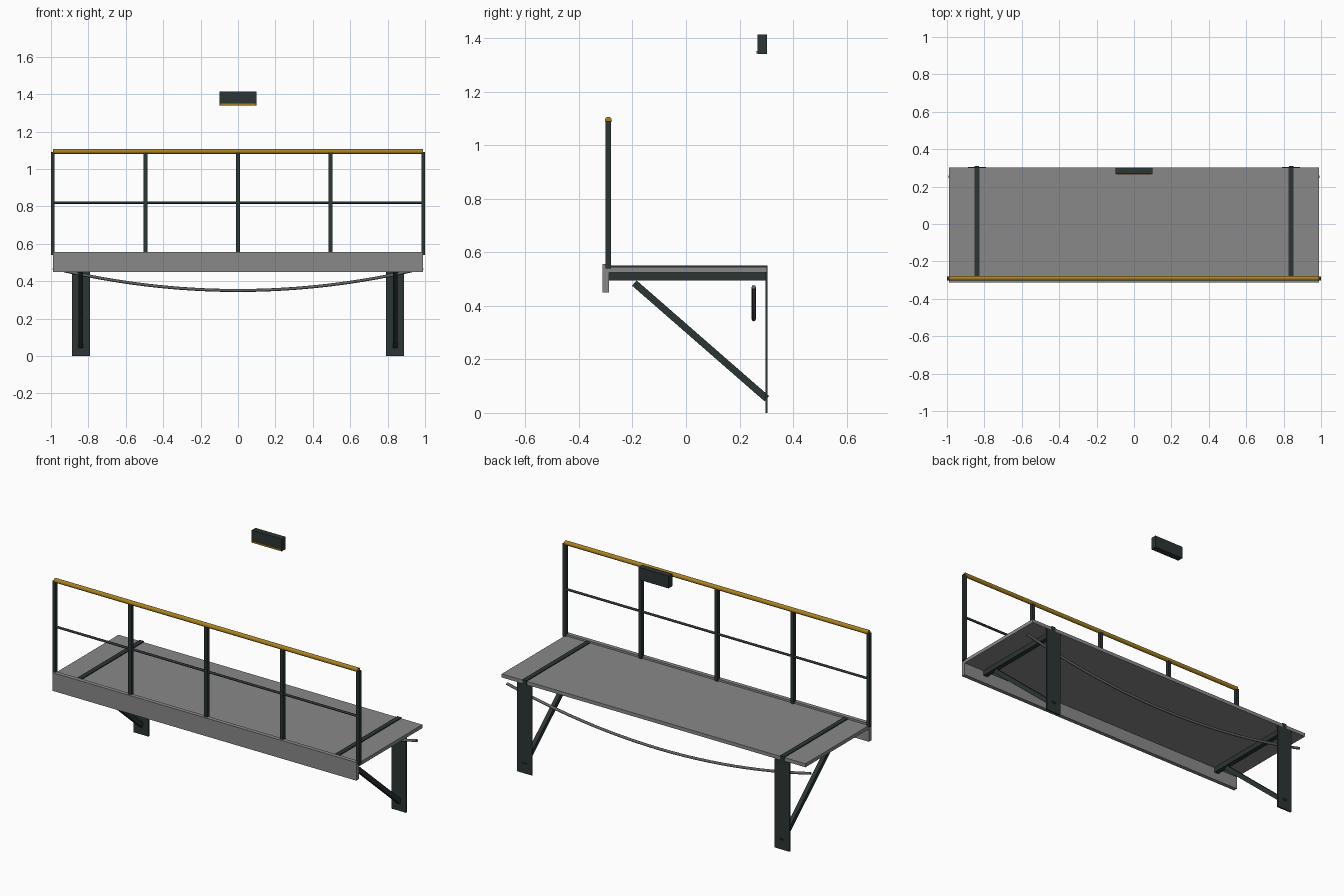
import bpy
import math
from mathutils import Vector

default_cube = bpy.data.objects.get("Cube")
if default_cube:
    bpy.data.objects.remove(default_cube, do_unlink=True)


def make_material(name, rgb):
    mat = bpy.data.materials.new(name)
    mat.use_nodes = True
    colour = (*rgb, 1)
    mat.diffuse_color = colour
    mat.node_tree.nodes["Principled BSDF"].inputs["Base Color"].default_value = colour
    return mat


steel = make_material("dark steel", (0.025, 0.035, 0.035))
plate = make_material("grey plate", (0.25, 0.25, 0.25))
cable_grey = make_material("cable grey", (0.13, 0.13, 0.13))
yellow = make_material("safety yellow", (0.40, 0.22, 0.015))


def box(name, low, high, mat):
    """Axis-aligned box between two corners."""
    low, high = Vector(low), Vector(high)
    bpy.ops.mesh.primitive_cube_add(size=1, location=(low + high) / 2)
    obj = bpy.context.object
    obj.name = name
    obj.scale = high - low
    bpy.ops.object.transform_apply(location=False, rotation=False, scale=True)
    obj.data.materials.append(mat)
    return obj


def rod(name, half_length, y, z, radius, sides, mat):
    """Horizontal bar along x."""
    bpy.ops.mesh.primitive_cylinder_add(
        vertices=sides, radius=radius, depth=2 * half_length,
        location=(0, y, z), rotation=(0, math.pi / 2, 0))
    obj = bpy.context.object
    obj.name = name
    obj.data.materials.append(mat)
    bpy.ops.object.shade_smooth_by_angle(angle=math.radians(50))
    return obj


# Walkway deck and front toe board
box("deck", (-0.99, -0.30, 0.524), (0.99, 0.302, 0.545), plate)
box("toe_board", (-0.99, -0.312, 0.449), (0.99, -0.288, 0.556), plate)

# Wall brackets: beam, wall plate and diagonal brace on each side
for side, sign in (("left", 1), ("right", -1)):
    x = 0.84 * sign
    box(side + "_beam", (x - 0.014, -0.29, 0.494), (x + 0.014, 0.305, 0.55), steel)
    box(side + "_wall_plate", (x - 0.048, 0.296, 0), (x + 0.048, 0.305, 0.524), steel)
    top, foot = Vector((x, -0.193, 0.485)), Vector((x, 0.302, 0.053))
    run = foot - top
    half = run.length / 2
    brace = box(side + "_brace", (-0.012, -half, -0.013), (0.012, half, 0.013), steel)
    brace.location = (top + foot) / 2
    brace.rotation_euler.x = math.atan2(run.z, run.y)

# Guard rail
for i in range(5):
    x = -0.99 + i * 0.495
    box("rail_post_%d" % (i + 1), (x - 0.01, -0.301, 0.54), (x + 0.01, -0.28, 1.09), steel)
rod("mid_rail", 0.99, -0.29, 0.82, 0.007, 8, steel)
rod("top_rail", 0.99, -0.29, 1.093, 0.013, 10, yellow)

# Sagging cable under the deck
curve = bpy.data.curves.new("hanging_cable", "CURVE")
curve.dimensions = "3D"
curve.bevel_depth = 0.008
curve.bevel_resolution = 2
curve.use_fill_caps = True
spline = curve.splines.new("POLY")
count = 25
spline.points.add(count - 1)
for i, point in enumerate(spline.points):
    x = -0.99 + 1.98 * i / (count - 1)
    point.co = (x, 0.253, 0.35 + 0.122 * x * x, 1)
curve.materials.append(cable_grey)
cable = bpy.data.objects.new("hanging_cable", curve)
bpy.context.collection.objects.link(cable)

# Wall lamp above the walkway, with a glowing strip on its front
box("lamp_housing", (-0.098, 0.267, 1.34), (0.098, 0.303, 1.413), steel)
box("lamp_strip", (-0.094, 0.264, 1.342), (0.094, 0.268, 1.351), yellow)
